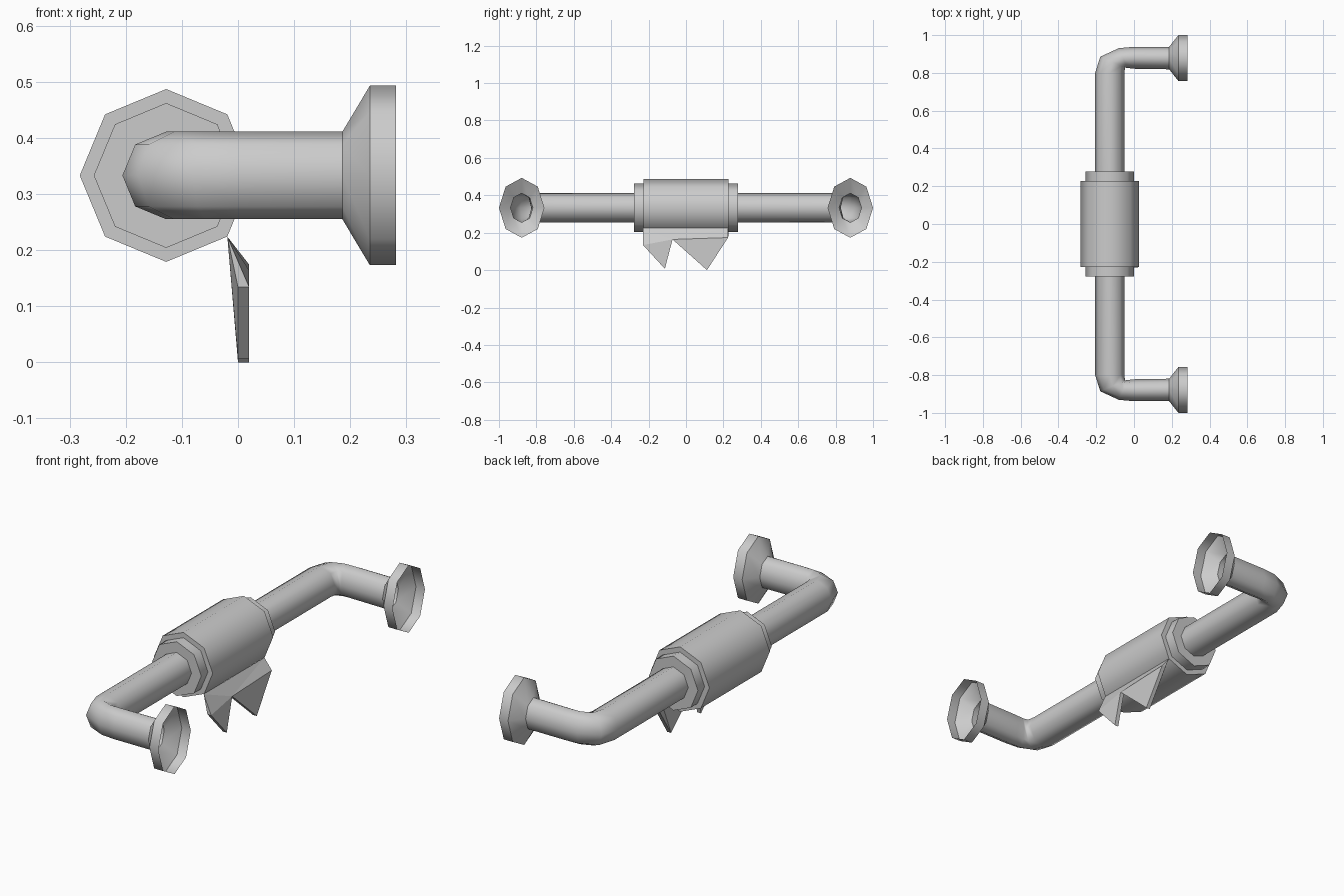
import bpy, bmesh, math
from mathutils import Vector

if "Cube" in bpy.data.objects:
    bpy.data.objects.remove(bpy.data.objects["Cube"])

SIDES = 8
AXIS_X, AXIS_Z = -0.128, 0.333


def finish(bm, name):
    mesh = bpy.data.meshes.new(name)
    bm.to_mesh(mesh)
    bm.free()
    obj = bpy.data.objects.new(name, mesh)
    bpy.context.collection.objects.link(obj)
    return obj


def loft(name, rings, sharp, caps=False):
    """Skin octagonal rings; each ring is (outer xy, inner xy, z radius)."""
    bm = bmesh.new()
    loops = []
    for outer, inner, rz in rings:
        o, i = Vector((*outer, AXIS_Z)), Vector((*inner, AXIS_Z))
        c, h = (o + i) / 2, (o - i) / 2
        angles = [2 * math.pi * k / SIDES for k in range(SIDES)]
        loops.append([bm.verts.new(c + h * math.cos(a) + Vector((0, 0, rz * math.sin(a))))
                      for a in angles])
    for a, b in zip(loops, loops[1:]):
        for k in range(SIDES):
            n = (k + 1) % SIDES
            bm.faces.new((b[k], b[n], a[n], a[k])).smooth = True
    if caps:
        bm.faces.new(loops[0])
        bm.faces.new(loops[-1][::-1])
    for r in sharp:
        for k in range(SIDES):
            e = bm.edges.get((loops[r][k], loops[r][(k + 1) % SIDES]))
            e.smooth = False
    return finish(bm, name)


# Bent pipe with open flared ends, mirrored front to back
R = 0.078
half = [
    ((0.282, 1.0), (0.282, 0.757), 0.16),
    ((0.235, 1.0), (0.235, 0.757), 0.16),
    ((0.186, 0.938), (0.186, 0.819), R),
    ((0.0, 0.938), (0.0, 0.822), R),
    ((-0.08, 0.931), (-0.035, 0.826), R),
    ((-0.178, 0.886), (-0.048, 0.828), R),
    ((AXIS_X - R, 0.80), (AXIS_X + R, 0.80), R),
]
mirrored = [((o[0], -o[1]), (i[0], -i[1]), r) for o, i, r in reversed(half)]
n = 2 * len(half)
loft("bent_pipe", half + mirrored, [0, 1, 2, n - 3, n - 2, n - 1])

# Grip sleeve with a stepped collar at each end
profile = [(-0.277, 0.129), (-0.227, 0.129), (-0.227, 0.154),
           (0.227, 0.154), (0.227, 0.129), (0.277, 0.129)]
loft("grip_sleeve", [((AXIS_X + r, y), (AXIS_X - r, y), r) for y, r in profile],
     range(6), caps=True)

# Two-pointed hanging plate, folded from the lower edge of the sleeve
outline = [(-0.23, 0.134), (-0.113, 0.007), (-0.072, 0.164), (0.112, 0.0), (0.225, 0.174)]
bm = bmesh.new()
a = bm.verts.new((-0.019, -0.23, 0.224))
b = bm.verts.new((-0.019, 0.225, 0.224))
f = [bm.verts.new((0.02, y, z)) for y, z in outline]
k = [bm.verts.new((0.0, y, z)) for y, z in outline]
faces = [(a, f[0], f[2]), (a, f[2], b), (b, f[2], f[4]),
         (f[0], f[1], f[2]), (f[2], f[3], f[4]),
         (a, k[1], k[0]), (a, k[2], k[1]), (a, b, k[2]), (b, k[3], k[2]), (b, k[4], k[3]),
         (a, k[0], f[0]), (b, f[4], k[4])]
faces += [(f[i], k[i], k[i + 1], f[i + 1]) for i in range(4)]
for vs in faces:
    bm.faces.new(vs)
bmesh.ops.recalc_face_normals(bm, faces=bm.faces)
finish(bm, "pointed_plate")
